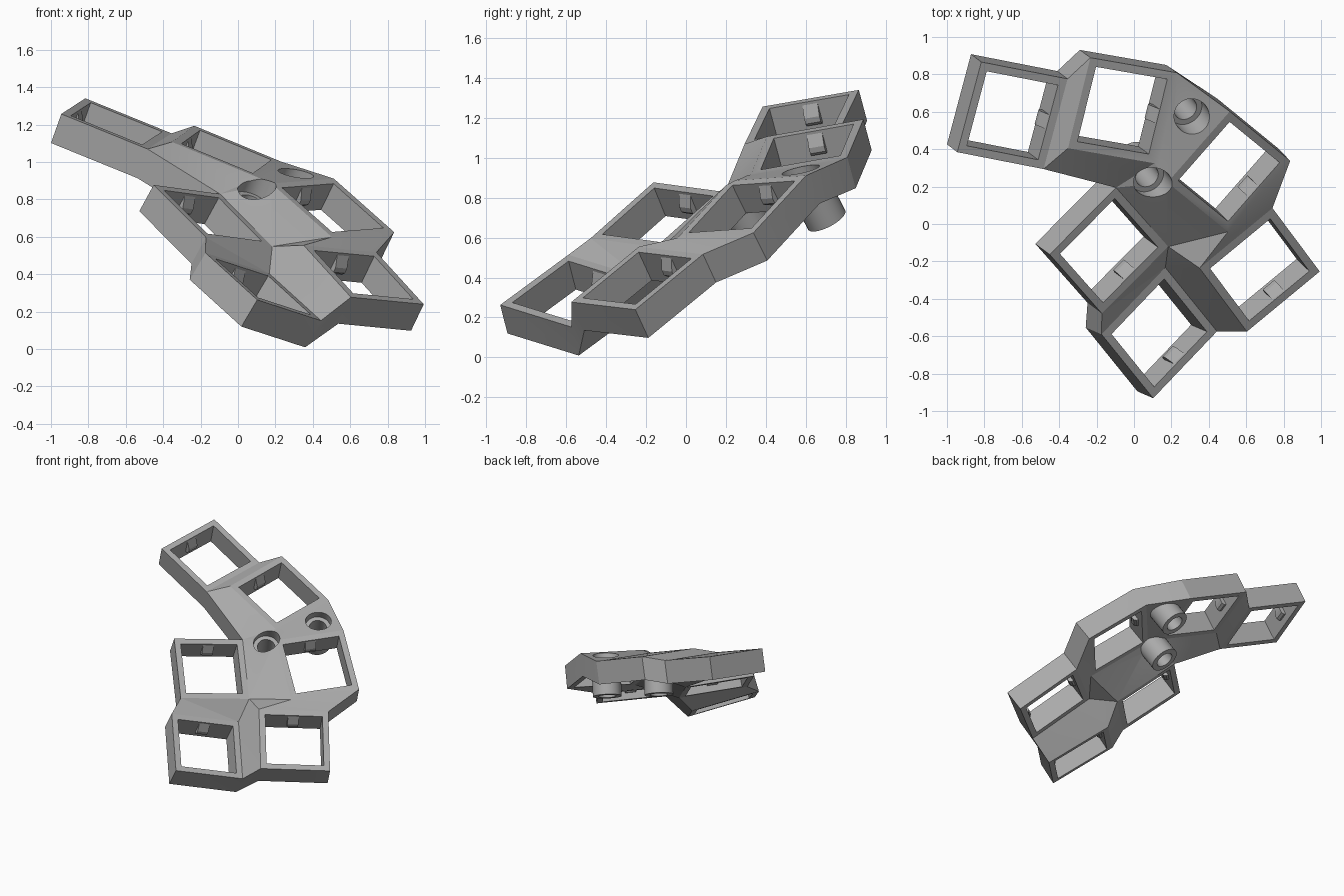
import bpy, bmesh
from mathutils import Vector

old = bpy.data.objects.get("Cube")
if old:
    bpy.data.objects.remove(old, do_unlink=True)

HALF, HOLE, THICK = 0.253, 0.209, 0.17

grey = bpy.data.materials.new("plain_grey")
grey.use_nodes = True
grey.diffuse_color = (0.4, 0.4, 0.4, 1)
grey.node_tree.nodes["Principled BSDF"].inputs["Base Color"].default_value = (0.4, 0.4, 0.4, 1)


def finish(bm, name):
    """Turn a bmesh into a named grey object."""
    bmesh.ops.recalc_face_normals(bm, faces=bm.faces[:])
    mesh = bpy.data.meshes.new(name)
    bm.to_mesh(mesh)
    bm.free()
    mesh.materials.append(grey)
    obj = bpy.data.objects.new(name, mesh)
    bpy.context.collection.objects.link(obj)
    return obj


# Socket frames: centre of the top face, direction to the right, direction to the back
sockets = {
    "A": ((-0.65, 0.58, 1.205), (0.46, -0.09, -0.187), (0.129, 0.48, 0.083)),
    "B": ((-0.062, 0.607, 1.055), (0.46, -0.08, -0.19), (0.13, 0.475, 0.08)),
    "C": ((0.507, 0.28, 0.755), (0.327, -0.267, -0.29), (0.346, 0.38, 0.02)),
    "D": ((-0.134, -0.142, 0.713), (0.279, -0.315, -0.28), (0.347, 0.36, -0.043)),
    "E": ((0.135, -0.582, 0.333), (0.275, -0.34, -0.25), (0.352, 0.347, -0.12)),
    "F": ((0.672, -0.245, 0.397), (0.255, -0.342, -0.28), (0.386, 0.339, -0.028)),
}
CORNERS = {"fl": (-1, -1), "fr": (1, -1), "br": (1, 1), "bl": (-1, 1)}

# Webs joining the corners of neighbouring sockets
webs = """Afr Abr Bfl|Abr Bbl Bfl|Afr Bfl Dbl|Bfl Bfr Dbl|Bfr Cfl Dbl|Dbl Cfl Dbr|Dbr Cfl Cfr
Bfr Bbr Cfl|Bbr Cbl Cfl|Cfr Cbr Fbl|Cfr Fbl Ffl|Cfr Ffl Dbr|Dbr Ffl Ebl
Ebl Ffl Ffr|Ebl Ffr Ebr|Dfr Dbr Ebl|Dfr Ebl Efl"""

body_bm = bmesh.new()
nub_bm = bmesh.new()
outer, under = {}, {}


def add_nub(centre, u, v, n, side):
    """Wedge-shaped catch on one inner wall of a socket."""
    profile = [(-0.01, 0.015), (0, 0.015), (0.03, 0.075), (0.03, 0.105), (0.015, 0.122), (-0.01, 0.122)]
    ends = []
    for w in (-0.04, 0.04):
        ends.append([nub_bm.verts.new(centre + u * side * (HOLE - p) + v * w - n * d) for p, d in profile])
    a, b = ends
    nub_bm.faces.new(a)
    nub_bm.faces.new(b[::-1])
    for i in range(len(a)):
        j = (i + 1) % len(a)
        nub_bm.faces.new((a[i], b[i], b[j], a[j]))


# Top sheet: square rings
for name, (c, u, v) in sockets.items():
    c, u, v = Vector(c), Vector(u).normalized(), Vector(v)
    v = (v - u * v.dot(u)).normalized()
    n = u.cross(v)
    inner = []
    for key, (sx, sy) in CORNERS.items():
        for size in (HALF, HOLE):
            p = c + (u * sx + v * sy) * size
            top = body_bm.verts.new(p)
            under[top] = body_bm.verts.new(p - n * THICK)
            if size == HALF:
                outer[name + key] = top
            else:
                inner.append(top)
    ring = [outer[name + k] for k in CORNERS]
    for i in range(4):
        j = (i + 1) % 4
        body_bm.faces.new((ring[i], ring[j], inner[j], inner[i]))
    for side in (-1, 1):
        add_nub(c, u, v, n, side)

# Top sheet: webs
for line in webs.splitlines():
    for tri in line.split("|"):
        body_bm.faces.new([outer[k] for k in tri.split()])

# Underside and walls
rim = [tuple(e.verts) for e in body_bm.edges if len(e.link_faces) == 1]
for face in body_bm.faces[:]:
    body_bm.faces.new([under[v] for v in reversed(face.verts)])
for a, b in rim:
    body_bm.faces.new((a, b, under[b], under[a]))
body = finish(body_bm, "socket_plate")
finish(nub_bm, "switch_nubs")

# Screw posts
axis = Vector((0.35, -0.43, 0.83)).normalized()


def cylinder(name, centre, radius, start, end):
    """Cylinder running down the post axis between two depths."""
    bm = bmesh.new()
    bmesh.ops.create_cone(bm, cap_ends=True, segments=32, radius1=radius, radius2=radius, depth=end - start)
    obj = finish(bm, name)
    obj.rotation_mode = "QUATERNION"
    obj.rotation_quaternion = axis.to_track_quat("Z", "Y")
    obj.location = centre - axis * (start + end) / 2
    return obj


def combine(tool, operation):
    mod = body.modifiers.new(tool.name, "BOOLEAN")
    mod.object = tool
    mod.operation = operation
    mod.solver = "EXACT"
    tool.hide_render = True
    tool.hide_viewport = True
    tools.append(tool)


tools = []
for i, spot in enumerate([(0.1, 0.22, 0.86), (0.305, 0.58, 0.93)]):
    spot = Vector(spot)
    combine(cylinder(f"post_sleeve_{i}", spot, 0.105, 0.07, 0.29), "UNION")
    combine(cylinder(f"post_counterbore_{i}", spot, 0.094, -0.15, 0.085), "DIFFERENCE")
    combine(cylinder(f"post_bore_{i}", spot, 0.064, 0.0, 0.4), "DIFFERENCE")

# Apply the cuts and remove the cutters
bpy.context.view_layer.update()
depsgraph = bpy.context.evaluated_depsgraph_get()
result = bpy.data.meshes.new_from_object(body.evaluated_get(depsgraph))
body.modifiers.clear()
body.data = result
for tool in tools:
    bpy.data.objects.remove(tool, do_unlink=True)

# Smooth round posts, crisp edges elsewhere
bpy.ops.object.select_all(action="DESELECT")
body.select_set(True)
bpy.context.view_layer.objects.active = body
bpy.ops.object.shade_smooth_by_angle(angle=0.25)
